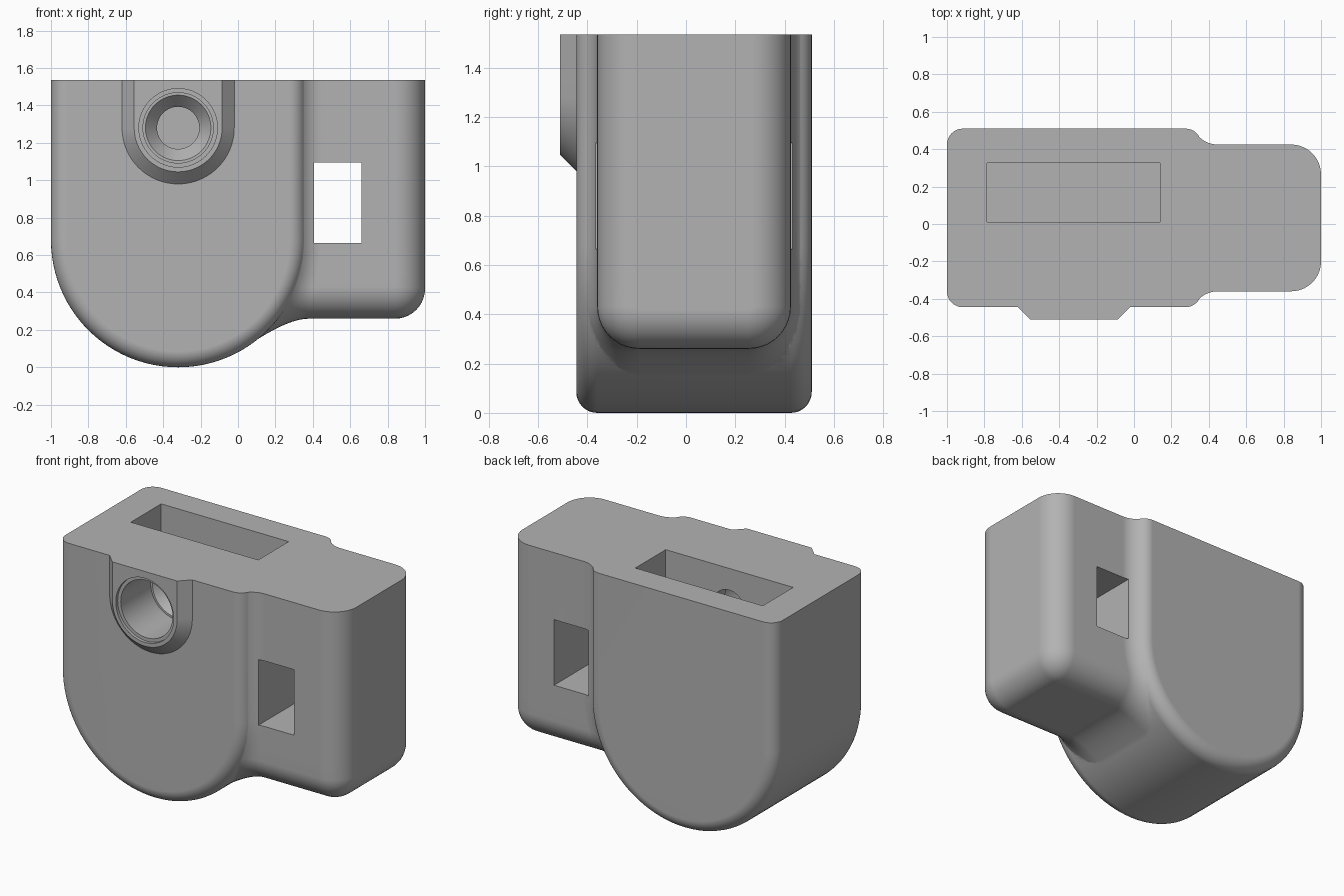
import bpy, bmesh
from math import sin, cos, pi, sqrt, radians

if "Cube" in bpy.data.objects:
    bpy.data.objects.remove(bpy.data.objects["Cube"], do_unlink=True)

TOP, RAW_TOP = 1.535, 1.7      # finished top, and overlong top trimmed later
MID_Y, HALF_MAIN, HALF_ARM = 0.0325, 0.4775, 0.3925
CX, CZ, R = -0.32, 0.68, 0.68  # centre and radius of the rounded pocket
EDGE = 0.085


def loft(name, rings):
    """Closed solid skinned through rings of equal length."""
    bm = bmesh.new()
    rows = [[bm.verts.new(p) for p in ring] for ring in rings]
    n = len(rows[0])
    for a, b in zip(rows, rows[1:]):
        for i in range(n):
            j = (i + 1) % n
            bm.faces.new((a[i], a[j], b[j], b[i]))
    bm.faces.new(rows[0])
    bm.faces.new(rows[-1])
    bmesh.ops.recalc_face_normals(bm, faces=bm.faces)
    mesh = bpy.data.meshes.new(name)
    bm.to_mesh(mesh)
    bm.free()
    obj = bpy.data.objects.new(name, mesh)
    bpy.context.collection.objects.link(obj)
    return obj


def u_ring(y, r, cx, cz, n=48):
    """U-shaped outline, open end upward."""
    arc = [(cx - r * cos(pi * i / n), y, cz - r * sin(pi * i / n)) for i in range(n + 1)]
    return [(cx - r, y, RAW_TOP)] + arc + [(cx + r, y, RAW_TOP)]


def circle_ring(y, r, cx, cz, n=64):
    return [(cx + r * cos(2 * pi * i / n), y, cz + r * sin(2 * pi * i / n)) for i in range(n)]


def box(name, x0, x1, y0, y1, z0, z1):
    return loft(name, [[(x0, y0, z), (x1, y0, z), (x1, y1, z), (x0, y1, z)] for z in (z0, z1)])


def combine(target, tool, operation):
    tool.hide_render = True
    mod = target.modifiers.new(operation.title(), "BOOLEAN")
    mod.operation, mod.solver, mod.object = operation, "EXACT", tool
    bpy.context.view_layer.objects.active = target
    bpy.ops.object.modifier_apply(modifier=mod.name)
    bpy.data.objects.remove(tool, do_unlink=True)


# Rounded main body with soft front and back edges
rings = []
for side in (-1, 1):
    steps = [i * pi / 16 for i in range(9)]
    for t in (steps if side < 0 else steps[::-1]):
        rings.append(u_ring(MID_Y + side * (HALF_MAIN - EDGE * (1 - cos(t))),
                            R - EDGE * (1 - sin(t)), CX, CZ))
body = loft("housing", rings)

# Side arm: U section lofted along x, rounded end, flared into the body
CORNER, FILLET, BOTTOM = 0.17, 0.14, 0.26
half = [(HALF_ARM, z, 1, 0) for z in (RAW_TOP, 0.9, CZ, 0.6, 0.51)]
for i in range(11):
    c, s = cos(pi * i / 20), sin(pi * i / 20)
    half.append((HALF_ARM - CORNER + CORNER * c, BOTTOM + CORNER - CORNER * s, c, -s))
section = [(-y, z, -ny, nz) for y, z, ny, nz in half] + half[::-1]


def flare_point(y, z, ny, nz, t):
    w = nz * nz
    shift = 0.087 * (1 - w) + 0.136 * w
    angle = radians(270 - t * (51.5 + 38.5 * w))
    u, a = shift + FILLET * cos(angle), FILLET * (1 + sin(angle))
    y, z = y + ny * a, z + nz * a
    drop = max(CZ - z, 0)
    return (CX + sqrt((R + u) ** 2 - drop ** 2), MID_Y + y, z)


rings = []
for i in range(11):
    t = pi / 2 * (1 - i / 10)
    a = -0.16 * (1 - cos(t))
    rings.append([(0.84 + 0.16 * sin(t), MID_Y + y + ny * a, z + nz * a)
                  for y, z, ny, nz in section])
for i in range(11):
    rings.append([flare_point(*p, i / 10) for p in section])
rings.append([(0, MID_Y + y, z) for y, z, ny, nz in section])
combine(body, loft("side_arm", rings), "UNION")

# Chamfered boss on the front
BZ = 1.28
boss = [u_ring(y, r, CX, BZ) for y, r in ((-0.3, 0.3), (-0.445, 0.3), (-0.51, 0.235))]
combine(body, loft("front_boss", boss), "UNION")

# Trim the top flat, then cut slot, window and stepped bore
combine(body, box("top_trim", -2, 2, -2, 2, TOP, 2.5), "DIFFERENCE")
combine(body, box("top_slot", -0.785, 0.14, 0.01, 0.325, 0.6, 2), "DIFFERENCE")
combine(body, box("side_window", 0.405, 0.66, -1, 1, 0.665, 1.095), "DIFFERENCE")
bore = [(-0.6, 0.21), (-0.49, 0.21), (-0.49, 0.188), (-0.18, 0.188),
        (-0.18, 0.175), (-0.11, 0.113), (0.05, 0.113)]
combine(body, loft("front_bore", [circle_ring(y, r, CX, BZ) for y, r in bore]), "DIFFERENCE")

# Single grey finish
grey = bpy.data.materials.new("plain_grey")
grey.use_nodes = True
colour = (0.45, 0.45, 0.45, 1)
grey.diffuse_color = colour
grey.node_tree.nodes["Principled BSDF"].inputs["Base Color"].default_value = colour
body.data.materials.clear()
body.data.materials.append(grey)

# Smooth curved areas, keep real edges crisp
bpy.ops.object.select_all(action="DESELECT")
body.select_set(True)
bpy.context.view_layer.objects.active = body
bpy.ops.object.shade_smooth_by_angle(angle=radians(30))
weighted = body.modifiers.new("Weighted normals", "WEIGHTED_NORMAL")
weighted.keep_sharp = True
